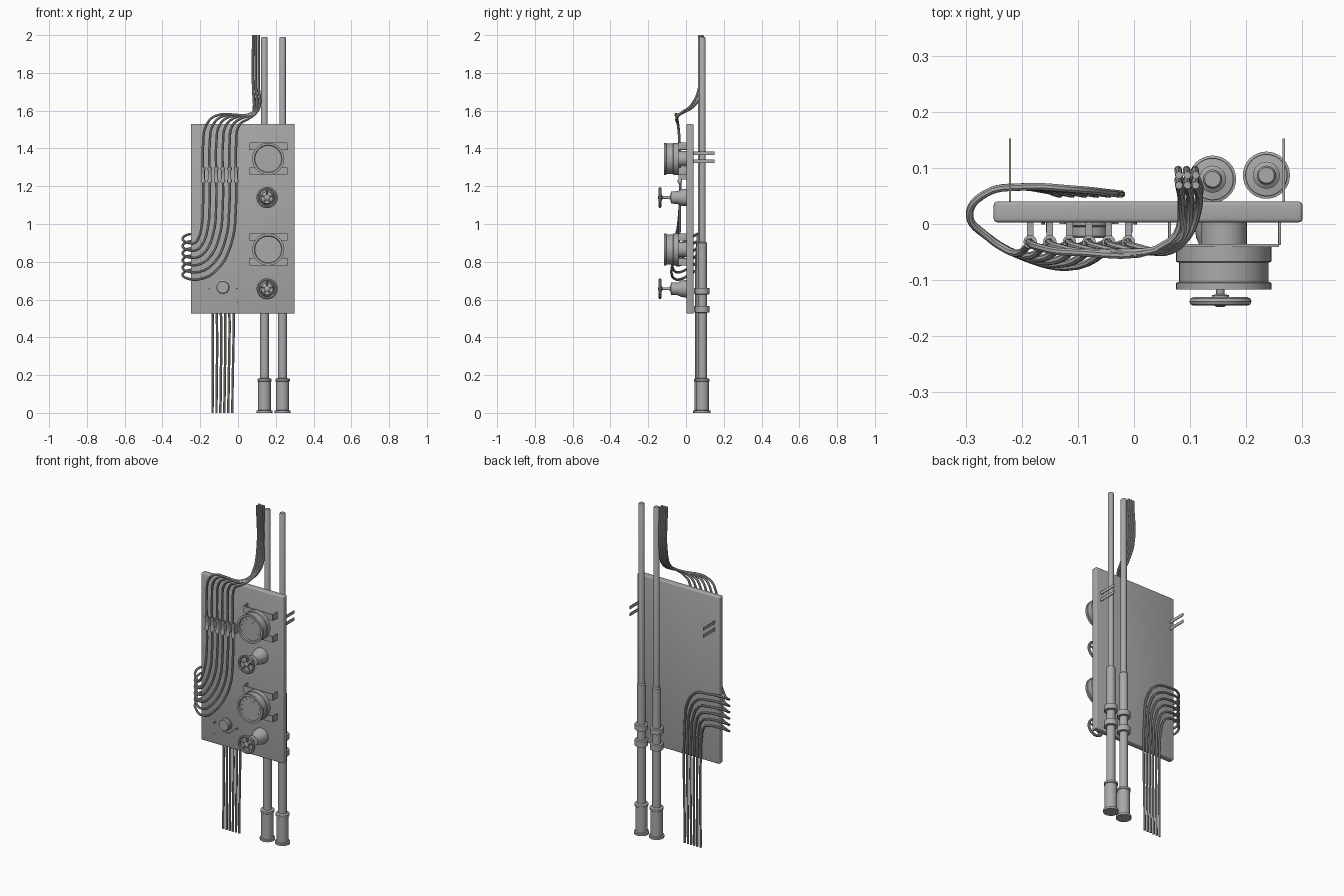
import bpy
import bmesh
from math import cos, sin, pi, radians
from mathutils import Matrix, Vector

old = bpy.data.objects.get("Cube")
if old:
    bpy.data.objects.remove(old, do_unlink=True)

grey = bpy.data.materials.new("plain grey")
grey.use_nodes = True
GREY = (0.4, 0.4, 0.4, 1)
grey.diffuse_color = GREY
grey.node_tree.nodes["Principled BSDF"].inputs["Base Color"].default_value = GREY

FRONT = Matrix.Rotation(pi / 2, 4, "X")  # turns a lathe axis from +z to -y


def finish(bm, name, smooth=True):
    bmesh.ops.recalc_face_normals(bm, faces=bm.faces)
    mesh = bpy.data.meshes.new(name)
    bm.to_mesh(mesh)
    bm.free()
    ob = bpy.data.objects.new(name, mesh)
    bpy.context.collection.objects.link(ob)
    mesh.materials.append(grey)
    if smooth:
        shade(ob)
    return ob


def shade(ob):
    bpy.ops.object.select_all(action="DESELECT")
    ob.select_set(True)
    bpy.context.view_layer.objects.active = ob
    bpy.ops.object.shade_smooth_by_angle(angle=radians(35))


def box(name, lo, hi, bevel=0, turn=None):
    lo, hi = Vector(lo), Vector(hi)
    bm = bmesh.new()
    bmesh.ops.create_cube(bm, size=1)
    bmesh.ops.scale(bm, vec=hi - lo, verts=bm.verts)
    if bevel:
        bmesh.ops.bevel(bm, geom=bm.edges[:], offset=bevel, segments=3,
                        profile=0.5, affect="EDGES")
    if turn is not None:
        bm.transform(turn)
    bm.transform(Matrix.Translation((lo + hi) / 2))
    return finish(bm, name, bevel > 0)


def lathe(name, profile, place, n=32):
    """Turn (radius, height) pairs about z, then move by a matrix."""
    bm = bmesh.new()
    rings = []
    for r, h in profile:
        count = n if r else 1
        rings.append([bm.verts.new((r * cos(2 * pi * k / n), r * sin(2 * pi * k / n), h))
                      for k in range(count)])
    for a, b in zip(rings, rings[1:]):
        for k in range(n):
            quad = [a[k % len(a)], a[(k + 1) % len(a)], b[(k + 1) % len(b)], b[k % len(b)]]
            bm.faces.new(list(dict.fromkeys(quad)))
    bm.transform(place)
    return finish(bm, name)


def tube(name, points, radius, cyclic=False):
    cu = bpy.data.curves.new(name, "CURVE")
    cu.dimensions = "3D"
    cu.bevel_depth = radius
    cu.bevel_resolution = 2
    cu.resolution_u = 6
    cu.use_fill_caps = True
    sp = cu.splines.new("BEZIER")
    sp.bezier_points.add(len(points) - 1)
    for bp, p in zip(sp.bezier_points, points):
        bp.co = p
        bp.handle_left_type = bp.handle_right_type = "AUTO"
    sp.use_cyclic_u = cyclic
    cu.materials.append(grey)
    ob = bpy.data.objects.new(name, cu)
    bpy.context.collection.objects.link(ob)
    bpy.ops.object.select_all(action="DESELECT")
    ob.select_set(True)
    bpy.context.view_layer.objects.active = ob
    bpy.ops.object.convert(target="MESH")
    shade(bpy.context.view_layer.objects.active)


def front_at(x, z):
    return Matrix.Translation((x, 0.005, z)) @ FRONT


# Backing panel
box("panel", (-0.25, 0.003, 0.525), (0.30, 0.04, 1.53), 0.006)

# Rear mounting strips
for x in (-0.221, 0.267):
    for z in (1.333, 1.375):
        box("rear_strip", (x - 0.002, 0.038, z - 0.009), (x + 0.002, 0.152, z + 0.009))

# Two stepped pipes with boots and clamp collars
pipe = [(0, 0), (0.042, 0), (0.042, 0.012), (0.034, 0.014), (0.034, 0.165), (0.038, 0.168),
        (0.038, 0.18), (0.024, 0.184), (0.024, 0.53), (0.037, 0.532), (0.037, 0.565),
        (0.024, 0.567), (0.024, 0.627), (0.037, 0.629), (0.037, 0.66), (0.024, 0.662),
        (0.024, 0.9), (0.017, 0.905), (0.017, 1.985), (0.014, 1.99), (0, 1.99)]
for x, y in ((0.14, 0.08), (0.236, 0.087)):
    lathe("pipe", pipe, Matrix.Translation((x, y, 0)))

# Pressure gauges with straps
gauge = [(0, 0), (0.041, 0), (0.041, 0.046), (0.085, 0.046), (0.085, 0.072), (0.08, 0.074),
         (0.08, 0.108), (0.085, 0.11), (0.085, 0.122), (0.073, 0.122), (0.07, 0.114), (0, 0.114)]
GX = 0.16
for z in (1.345, 0.865):
    lathe("gauge", gauge, front_at(GX, z), 40)
    needle = Matrix.Rotation(radians(40), 4, "Y")
    box("gauge_needle", (GX + 0.005, -0.113, z + 0.017), (GX + 0.009, -0.108, z + 0.043), 0, needle)
    for k in range(9):
        a = radians(-20 + 27.5 * k)
        x, h = GX + 0.058 * cos(a), z + 0.058 * sin(a)
        box("gauge_tick", (x - 0.004, -0.112, h - 0.001), (x + 0.004, -0.108, h + 0.001),
            0, Matrix.Rotation(-a, 4, "Y"))
    for dz in (-0.065, 0.067):
        lo, hi = z + dz - 0.019, z + dz + 0.019
        box("gauge_strap", (0.066, -0.041, lo), (0.258, -0.036, hi))
        for x in (0.061, 0.257):
            box("strap_leg", (x, -0.037, lo), (x + 0.005, 0.006, hi), 0.001)

# Valves with five-spoke handwheels
valve = [(0, 0), (0.046, 0), (0.046, 0.012), (0.043, 0.03), (0.034, 0.05), (0.032, 0.085),
         (0.012, 0.087), (0.0075, 0.095), (0.0075, 0.13), (0.015, 0.132), (0.015, 0.148),
         (0.006, 0.153), (0, 0.153)]
VX = 0.154
for z in (1.14, 0.657):
    lathe("valve", valve, front_at(VX, z))
    rim = [(VX + 0.048 * cos(k * pi / 6), -0.138, z + 0.048 * sin(k * pi / 6)) for k in range(12)]
    tube("valve_wheel", rim, 0.0075, True)
    for k in range(5):
        a = pi / 2 + k * 2 * pi / 5
        tube("wheel_spoke", [(VX, -0.138, z),
                             (VX + 0.047 * cos(a), -0.138, z + 0.047 * sin(a))], 0.0045)

# Selector knob with scale marks and screws
KX, KZ = -0.08, 0.665
lathe("knob", [(0, 0), (0.038, 0), (0.038, 0.008), (0.034, 0.01), (0.034, 0.026),
               (0.031, 0.03), (0, 0.03)], front_at(KX, KZ))
for k in range(9):
    a = radians(205 + 16 * k)
    x, z = KX + 0.053 * cos(a), KZ + 0.053 * sin(a)
    box("knob_mark", (x - 0.005, 0, z - 0.001), (x + 0.005, 0.005, z + 0.001),
        0, Matrix.Rotation(-a, 4, "Y"))
for dx in (-0.073, 0.073):
    lathe("pin", [(0, 0), (0.004, 0), (0.004, 0.02), (0, 0.02)], front_at(KX + dx, 0.658), 10)
for dx in (-0.082, 0.082):
    lathe("screw", [(0, 0), (0.004, 0), (0.003, 0.006), (0, 0.006)], front_at(KX + dx, 0.584), 10)

# Six cables: down from the top, over the front, round the edge, down the back
sleeve = [(0, 0), (0.012, 0), (0.012, 0.012), (0.009, 0.018), (0.009, 0.062),
          (0.012, 0.068), (0.012, 0.08), (0, 0.08)]
for i in range(6):
    vx = -0.185 + 0.035 * i
    bx, by = 0.08 + 0.015 * (i % 3), 0.087 - 0.018 * (i // 3)
    e = 0.9 - 0.038 * i
    drop = 1.12 - e
    w = vx + 0.24
    lx = -0.03 - 0.021 * i
    w2 = lx + 0.2
    top = 1.572 - 0.003 * i
    tube("cable", [
        (bx, by, 2.0), (bx, by, 1.72), (bx + 0.005, by - 0.04, 1.63),
        (0.065 + 0.005 * i, -0.03, 1.583), (vx + 0.065, -0.05, top),
        (vx + 0.018, -0.042, 1.525), (vx, -0.034, 1.42), (vx, -0.032, 1.26), (vx, -0.032, 1.12),
        (vx - 0.13 * w, -0.042, e + 0.42 * drop),
        (vx - 0.47 * w, -0.052 - 0.005 * i, e + 0.1 * drop),
        (vx - 0.8 * w, -0.045 - 0.003 * i, e),
        (-0.262, -0.022, e), (-0.293, 0.015, e + 0.02), (-0.265, 0.054, e + 0.044),
        (-0.2, 0.066, e + 0.045), (lx - 0.45 * w2, 0.062, e + 0.025),
        (lx - 0.1 * w2, 0.056, e - 0.06), (lx, 0.054, e - 0.18), (lx, 0.054, 0.0)], 0.0068)
    lathe("cable_sleeve", sleeve, Matrix.Translation((vx, -0.032, 1.22)), 16)
    box("sleeve_clip", (vx - 0.006, -0.026, 1.235), (vx + 0.006, 0.006, 1.285))
